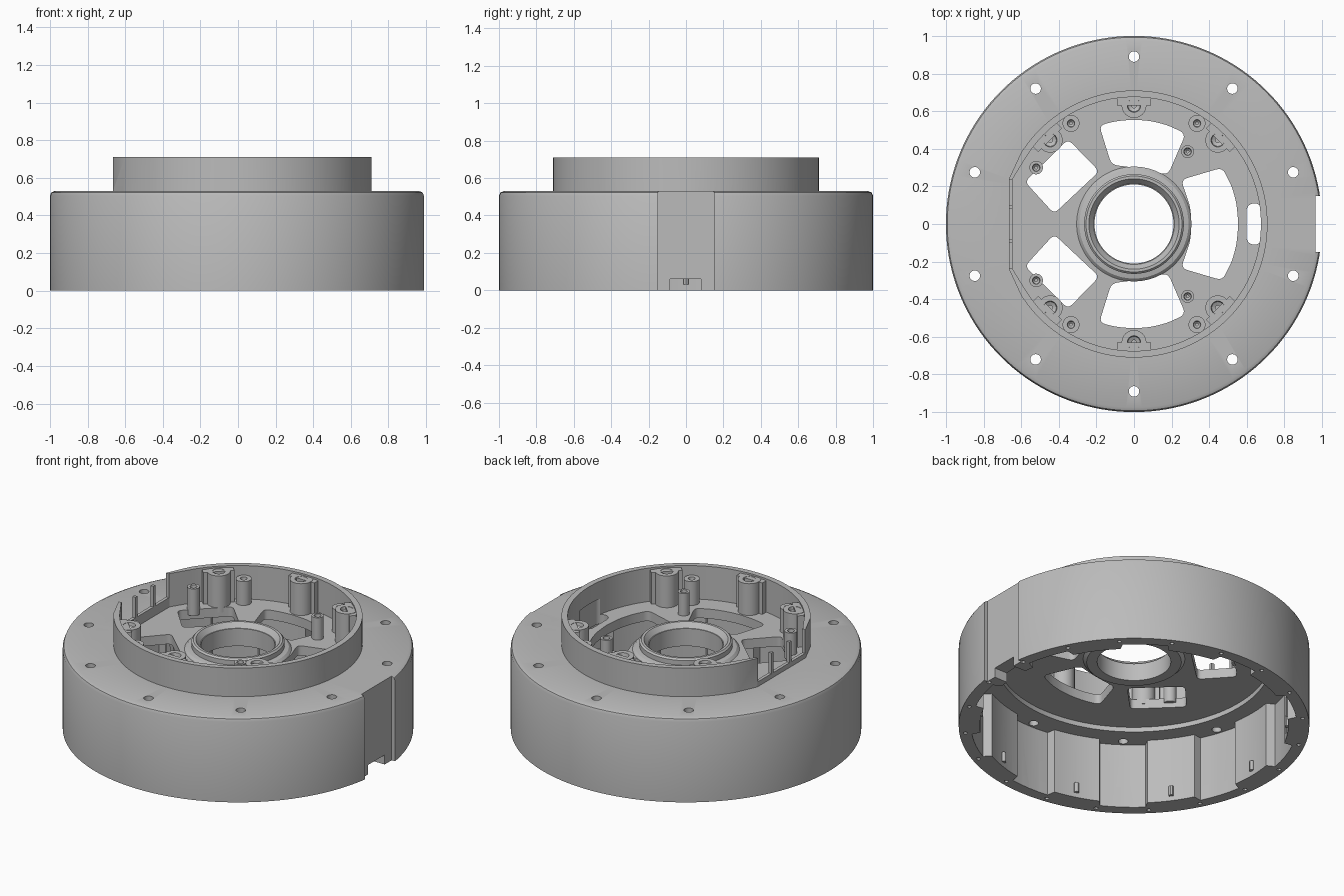
import bpy, bmesh, math
from mathutils import Matrix, Vector

if "Cube" in bpy.data.objects:
    bpy.data.objects.remove(bpy.data.objects["Cube"], do_unlink=True)

grey = bpy.data.materials.new("machined_grey")
grey.use_nodes = True
tone = (0.5, 0.5, 0.5, 1)
grey.diffuse_color = tone
grey.node_tree.nodes["Principled BSDF"].inputs["Base Color"].default_value = tone


def finish(name, bm):
    bmesh.ops.recalc_face_normals(bm, faces=bm.faces)
    mesh = bpy.data.meshes.new(name)
    bm.to_mesh(mesh)
    bm.free()
    mesh.materials.append(grey)
    obj = bpy.data.objects.new(name, mesh)
    bpy.context.collection.objects.link(obj)
    return obj


def activate(obj):
    bpy.ops.object.select_all(action="DESELECT")
    obj.select_set(True)
    bpy.context.view_layer.objects.active = obj


def smooth(obj):
    activate(obj)
    bpy.ops.object.shade_smooth_by_angle(angle=math.radians(30))


def lathe(name, profile, at=(0, 0), steps=144, closed=True):
    bm = bmesh.new()
    vs = [bm.verts.new((r, 0, z)) for r, z in profile]
    pairs = list(zip(vs, vs[1:])) + ([(vs[-1], vs[0])] if closed else [])
    edges = [bm.edges.new(p) for p in pairs]
    bmesh.ops.spin(bm, geom=vs + edges, axis=(0, 0, 1), cent=(0, 0, 0),
                   angle=math.tau, steps=steps)
    bmesh.ops.remove_doubles(bm, verts=bm.verts, dist=1e-5)
    bmesh.ops.translate(bm, verts=bm.verts, vec=(*at, 0))
    return finish(name, bm)


def prisms(name, outlines, z0, z1, turn=None):
    bm = bmesh.new()
    for pts in outlines:
        face = bm.faces.new([bm.verts.new((x, y, z0)) for x, y in pts])
        ext = bmesh.ops.extrude_face_region(bm, geom=[face])
        top = [g for g in ext["geom"] if isinstance(g, bmesh.types.BMVert)]
        bmesh.ops.translate(bm, verts=top, vec=(0, 0, z1 - z0))
    if turn:
        bm.transform(turn)
    return finish(name, bm)


def cut(body, tool, operation="DIFFERENCE"):
    mod = body.modifiers.new("cut", "BOOLEAN")
    mod.operation, mod.solver, mod.object = operation, "EXACT", tool
    activate(body)
    bpy.ops.object.modifier_apply(modifier=mod.name)
    bpy.data.objects.remove(tool, do_unlink=True)


def polar(r, deg):
    return r * math.cos(math.radians(deg)), r * math.sin(math.radians(deg))


def circle(x, y, r, n=24):
    return [(x + polar(r, 360 * i / n)[0], y + polar(r, 360 * i / n)[1]) for i in range(n)]


def rect(x0, x1, y0, y1):
    return [(x0, y0), (x1, y0), (x1, y1), (x0, y1)]


def stadium(cx, cy, half_x, half_y):
    r = min(half_x, half_y)
    dx, dy = half_x - r, half_y - r
    out = []
    for i in range(32):
        c, s = polar(r, 360 * (i + 0.5) / 32)
        out.append((cx + c + math.copysign(dx, c), cy + s + math.copysign(dy, s)))
    return out


def rounded(pts, r=0.035):
    # Replace each corner by a short quadratic arc
    out = []
    for i, p in enumerate(pts):
        p, a, b = Vector(p), Vector(pts[i - 1]), Vector(pts[(i + 1) % len(pts)])
        s = p + (a - p).normalized() * min(r, (a - p).length * 0.4)
        e = p + (b - p).normalized() * min(r, (b - p).length * 0.4)
        for t in (0, 0.25, 0.5, 0.75, 1):
            out.append(tuple(s * (1 - t) ** 2 + p * 2 * t * (1 - t) + e * t * t))
    return out


def mirror_y(pts):
    return [(x, -y) for x, y in reversed(pts)]


def cup_outline(r, flat):
    arc = [polar(r, -148 + 296 * i / 120) for i in range(121)]
    return arc + [(-flat, 0.24), (-flat, -0.24)]


# Drum with a rounded upper edge and a raised cup
body = lathe("housing", [(0, 0), (1, 0), (1, 0.505), (0.993, 0.522), (0.975, 0.53), (0, 0.53)],
             closed=False)
cut(body, prisms("cup", [cup_outline(0.71, 0.665)], 0.45, 0.71), "UNION")
cut(body, prisms("cup_inside", [cup_outline(0.675, 0.645)], 0.5, 1))

# Open underside with ten wall pockets and a recessed ceiling
scallop = []
for k in range(10):
    for a in (-18, -15, -12, -9):
        scallop.append(polar(0.88, 36 * k + 18 + a))
    for a in (-8, -4, 0, 4, 8):
        scallop.append(polar(0.93, 36 * k + 18 + a))
    for a in (9, 12, 15):
        scallop.append(polar(0.88, 36 * k + 18 + a))
cut(body, prisms("underside", [scallop], -0.1, 0.41))
cut(body, prisms("ceiling_recess", [circle(0, 0, 0.78, 96)], 0.3, 0.44))

# Screw holes through the flange and into the lower rim
cut(body, prisms("flange_holes", [circle(*polar(0.89, 18 + 36 * k), 0.028) for k in range(10)], 0.3, 1))
cut(body, prisms("rim_holes", [circle(*polar(0.965, 9 + 18 * k), 0.012, 12) for k in range(20)], -0.1, 0.05))

# Floor windows and centre opening
trapezoid = rounded([(-0.185, 0.525), (-0.09, 0.548), (0, 0.555), (0.09, 0.548), (0.18, 0.525),
                     (0.275, 0.48), (0.18, 0.26), (0.09, 0.285), (0, 0.3), (-0.12, 0.315)])
diamond = rounded([(-0.35, 0.45), (-0.185, 0.28), (-0.425, 0.055), (-0.58, 0.225)], 0.03)
half = [(0.555, 0), (0.545, 0.11), (0.52, 0.2), (0.47, 0.3), (0.25, 0.235), (0.3, 0.09)]
side = rounded(half + [(0.305, 0)] + [(x, -y) for x, y in reversed(half[1:])])
windows = [trapezoid, mirror_y(trapezoid), diamond, mirror_y(diamond), side,
           circle(0, 0, 0.23, 72), stadium(0.64, 0, 0.042, 0.11)]
cut(body, prisms("windows", windows, 0.3, 0.6))

# Flat on the left side with slot, lower notch and screw holes
cut(body, prisms("side_flat", [rect(0.965, 1.2, -0.15, 0.15)], -0.1, 0.6))
cut(body, prisms("cable_relief", [rect(0.76, 0.93, -0.085, 0.085)], 0.2, 0.515))
cut(body, prisms("lower_notch", [rect(0.8, 1.2, -0.085, 0.08)], -0.1, 0.06))
sideways = Matrix.Rotation(math.pi / 2, 4, "Z") @ Matrix.Rotation(math.pi / 2, 4, "X")
cut(body, prisms("side_slot", [stadium(0, 0.495, 0.085, 0.024)], 0.8, 1.2, sideways))
cut(body, prisms("side_holes", [circle(y, z, 0.013, 12) for y in (-0.11, 0.11) for z in (0.05, 0.485)],
                 0.93, 1.2, sideways))

# Opening in the flat cup wall
cut(body, prisms("wall_gap", [rect(-0.8, -0.6, -0.235, 0.235)], 0.56, 1))
smooth(body)

# Central bearing collar
collar = lathe("bearing_collar", [(0.21, 0.42), (0.27, 0.42), (0.29, 0.44), (0.305, 0.5), (0.29, 0.515),
                                  (0.265, 0.52), (0.265, 0.55), (0.255, 0.56), (0.24, 0.56),
                                  (0.215, 0.53), (0.21, 0.53)])
smooth(collar)


def screw_post(name, x, y, r, top, hole):
    post = lathe(name, [(0, 0.47), (r, 0.47), (r, top), (hole, top), (hole * 0.9, top - 0.02),
                        (hole * 0.35, top - 0.03), (hole * 0.35, top - 0.08), (0, top - 0.08)],
                 (x, y), 32, False)
    smooth(post)


# Large bosses joined to the cup wall by webs
for deg in (45, 90, 135, 225, 270, 315):
    screw_post("wall_boss", *polar(0.63, deg), 0.066, 0.7, 0.036)
    web = prisms("boss_web", [rect(0.63, 0.685, -0.09, 0.09)], 0.47, 0.698,
                 Matrix.Rotation(math.radians(deg), 4, "Z"))

# Small screw posts
for s in (-1, 1):
    screw_post("inner_post", 0.285, 0.385 * s, 0.034, 0.64, 0.02)
    screw_post("flat_post", -0.52, 0.3 * s, 0.036, 0.64, 0.02)
    for x in (-0.335, 0.335):
        screw_post("wall_post", x, 0.535 * s, 0.045, 0.65, 0.02)

# Thin pins standing in the wall opening
prisms("gap_pins", [rect(-0.665, -0.645, y - 0.01, y + 0.01) for y in (-0.09, 0.09)], 0.55, 0.69)

# Pegs near the bottom of the inner wall
pegs = prisms("wall_pegs", [circle(*polar(0.876, 36 * k), 0.014, 12) for k in range(1, 10)], 0.03, 0.09)
smooth(pegs)
